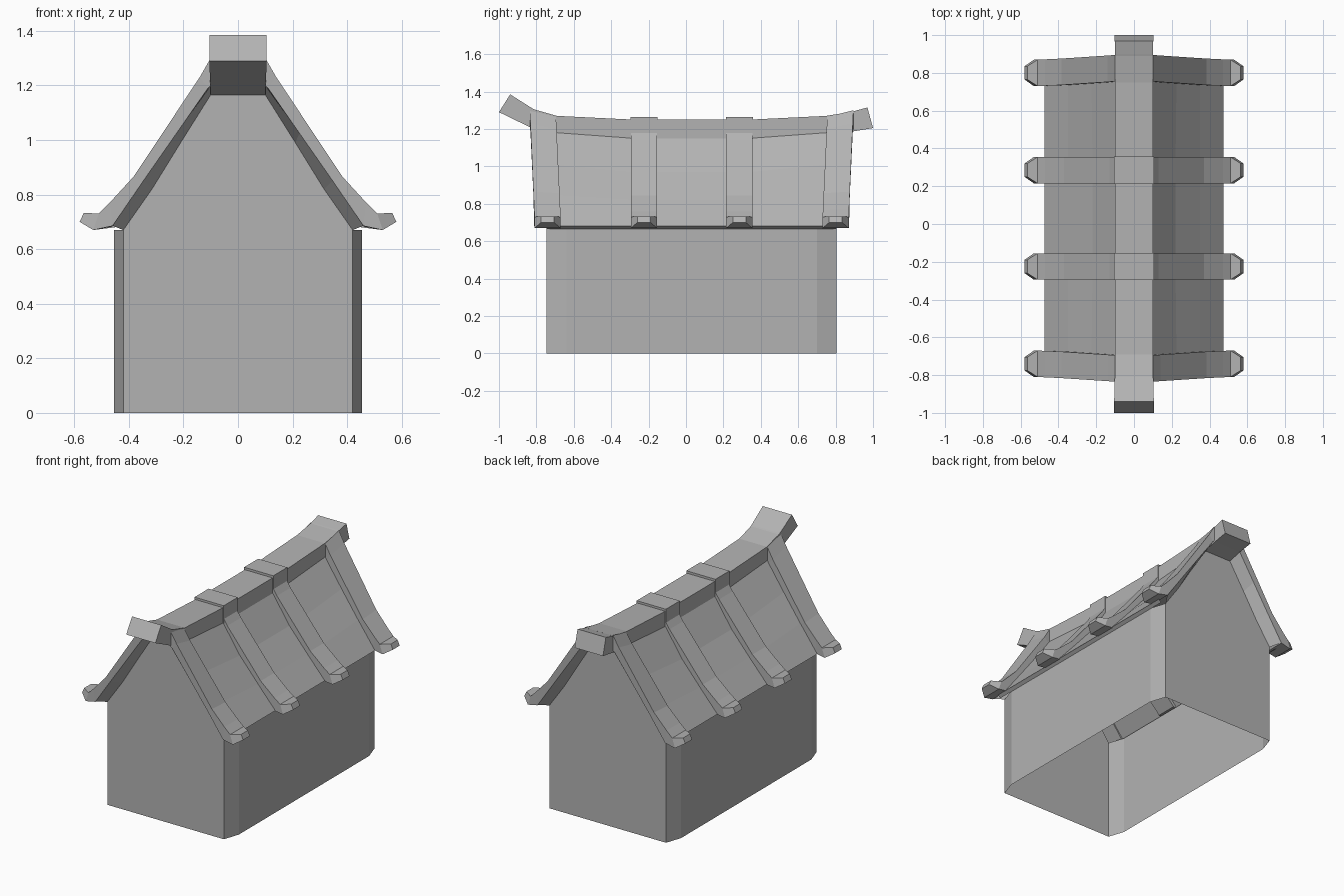
import bpy, bmesh

if "Cube" in bpy.data.objects:
    bpy.data.objects.remove(bpy.data.objects["Cube"])

YC = 0.03  # middle of the building along y
GREY = bpy.data.materials.new("grey")
GREY.diffuse_color = (0.45, 0.45, 0.45, 1)
GREY.use_nodes = True
GREY.node_tree.nodes["Principled BSDF"].inputs["Base Color"].default_value = GREY.diffuse_color


def make(name, rings, cap=False, closed=True, mirror=False):
    """Loft a list of equal-length vertex rings into a mesh object."""
    bm = bmesh.new()
    rows = [[bm.verts.new(p) for p in r] for r in rings]
    n = len(rows[0])
    for a, b in zip(rows, rows[1:]):
        for i in range(n if closed else n - 1):
            j = (i + 1) % n
            bm.faces.new((a[i], a[j], b[j], b[i]))
    if cap:
        bm.faces.new(rows[0])
        bm.faces.new(rows[-1])
    bmesh.ops.recalc_face_normals(bm, faces=bm.faces)
    me = bpy.data.meshes.new(name)
    bm.to_mesh(me)
    bm.free()
    me.materials.append(GREY)
    ob = bpy.data.objects.new(name, me)
    bpy.context.collection.objects.link(ob)
    if mirror:
        ob.modifiers.new("mirror", 'MIRROR')
    return ob


# Walls: open-bottomed shell with chamfered corners
outline = [(-0.42, -0.775), (0.42, -0.775), (0.455, -0.67), (0.455, 0.67),
           (0.42, 0.775), (-0.42, 0.775), (-0.455, 0.67), (-0.455, -0.67)]
make("walls", [[(x, y + YC, z) for x, y in outline] for z in (0, 0.67)])

# Gables: curved triangles above the end walls, with soffits out to the end ribs
half = [(0.42, 0.67), (0.315, 0.82), (0.21, 0.99), (0.1, 1.165)]
verge = [(0.46, 0.686), (0.347, 0.85), (0.225, 1.025), (0.1, 1.20)]
for name, s in (("front", -1), ("back", 1)):
    y = YC + s * 0.775
    make(name + "_gable", [[(-x, y, z), (x, y, z)] for x, z in half], closed=False)
    make(name + "_soffit", [[(x, y, z) for x, z in half],
                            [(x, YC + s * (0.838 + 0.024 * k / 3), z)
                             for k, (x, z) in enumerate(verge)]],
         closed=False, mirror=True)

# Roof slopes: sagging towards the middle, lip under the eave
mid = [(0.1, 1.15), (0.22, 0.97), (0.35, 0.82), (0.475, 0.68), (0.455, 0.665)]
end = [(0.1, 1.18), (0.225, 1.01), (0.35, 0.845), (0.475, 0.68), (0.455, 0.665)]
stations = [(-0.745, end), (-0.69, end), (-0.28, mid), (0.34, mid), (0.75, end), (0.805, end)]
make("roof", [[(x, y, z) for x, z in prof] for y, prof in stations], closed=False, mirror=True)


# Roof ribs: thick strips with tapered upturned feet
foot = [((0.51, 0.73), (0.53, 0.67)), ((0.565, 0.733), (0.58, 0.70))]
mid_rib = [((0.1, 1.185), (0.1, 1.10)), ((0.13, 1.14), (0.11, 1.08)),
           ((0.37, 0.845), (0.33, 0.80)), ((0.47, 0.76), (0.45, 0.68))] + foot
end_rib = [((0.1, 1.30), (0.1, 1.20)), ((0.14, 1.23), (0.11, 1.19)),
           ((0.383, 0.865), (0.347, 0.85)), ((0.47, 0.77), (0.46, 0.685))] + foot


def rib(name, yc, prof, side=0):
    """side: -1 front end, 1 back end, 0 inner rib."""
    rings = []
    for k, ((xt, zt), (xb, zb)) in enumerate(prof):
        w = 0.035 if k == len(prof) - 1 else 0.07
        up = max(0, (zt - 0.73) / 0.57)      # 0 at the foot, 1 at the ridge
        y = yc + side * 0.025 * up
        drop = 0.035 * up if side else 0     # inner edge sits lower
        d0, d1 = (0, drop) if side < 0 else (drop, 0)
        rings.append([(xt, y - w, zt - d0), (xt, y + w, zt - d1),
                      (xb, y + w, zb - d1), (xb, y - w, zb - d0)])
    make(name, rings, cap=True, mirror=True)


rib("front_end_rib", -0.74, end_rib, -1)
rib("front_inner_rib", -0.225, mid_rib)
rib("back_inner_rib", 0.285, mid_rib)
rib("back_end_rib", 0.80, end_rib, 1)


def beam(name, prof, cap=True):
    """Beam across x from (half width, (y, z) top, (y, z) bottom) stations."""
    make(name, [[(-w, *t), (w, *t), (w, *b), (-w, *b)] for w, t, b in prof], cap=cap)


# Ridge beam with its raised end blocks
beam("ridge", [(0.1, (-0.83, 1.31), (-0.83, 1.22)), (0.1, (-0.69, 1.27), (-0.69, 1.165)),
               (0.1, (-0.28, 1.25), (-0.28, 1.14)), (0.1, (0.34, 1.25), (0.34, 1.14)),
               (0.1, (0.75, 1.27), (0.75, 1.165)), (0.1, (0.89, 1.293), (0.89, 1.20))])
beam("front_ridge_tip", [(0.105, (-0.94, 1.385), (-1.0, 1.29)),
                         (0.102, (-0.82, 1.309), (-0.825, 1.205)),
                         (0.1, (-0.78, 1.29), (-0.74, 1.165))])
beam("back_ridge_tip", [(0.1, (0.85, 1.28), (0.80, 1.165)),
                        (0.1, (0.90, 1.296), (0.90, 1.188)),
                        (0.102, (0.97, 1.315), (1.0, 1.205))])

# Ridge caps over the inner ribs
for name, y in (("front_ridge_cap", -0.225), ("back_ridge_cap", 0.285)):
    beam(name, [(0.105, (y + s, 1.265), (y + s, 1.15)) for s in (-0.072, 0.072)])
